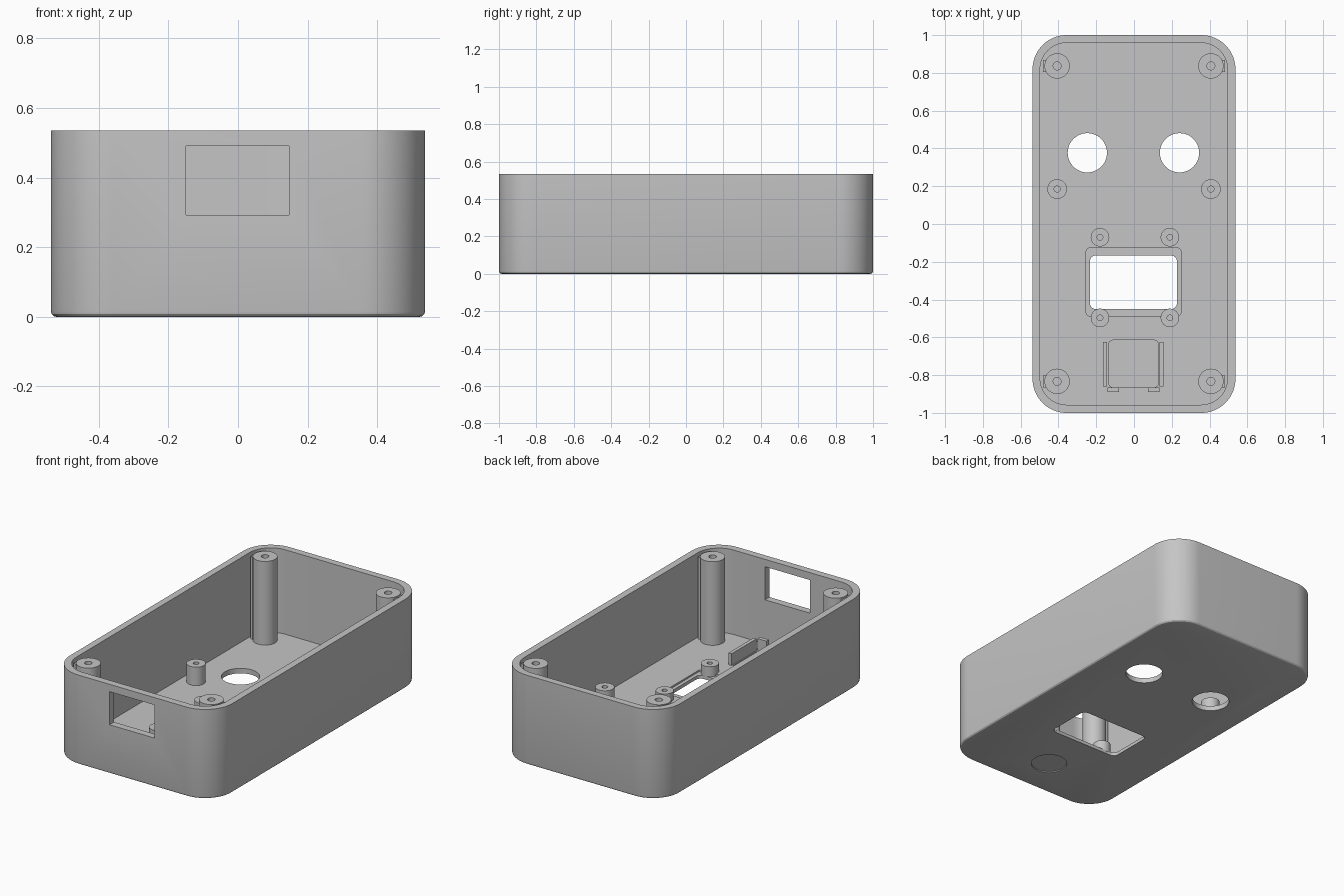
import bpy, bmesh, math

if "Cube" in bpy.data.objects:
    bpy.data.objects.remove(bpy.data.objects["Cube"])

grey = bpy.data.materials.new("plain grey")
grey.diffuse_color = (0.56, 0.56, 0.56, 1)
grey.use_nodes = True
grey.node_tree.nodes["Principled BSDF"].inputs["Base Color"].default_value = grey.diffuse_color

H, FLOOR = 0.535, 0.03


def finish(name, bm):
    bmesh.ops.recalc_face_normals(bm, faces=bm.faces[:])
    me = bpy.data.meshes.new(name)
    bm.to_mesh(me)
    bm.free()
    me.materials.append(grey)
    ob = bpy.data.objects.new(name, me)
    bpy.context.collection.objects.link(ob)
    return ob


def smooth(ob):
    bpy.ops.object.select_all(action='DESELECT')
    ob.select_set(True)
    bpy.context.view_layer.objects.active = ob
    bpy.ops.object.shade_smooth_by_angle(angle=math.radians(30))


def outline(x0, x1, y0, y1, r, n):
    """Points of a rounded rectangle."""
    if r <= 0:
        return [(x1, y1), (x0, y1), (x0, y0), (x1, y0)]
    pts = []
    for k, (cx, cy) in enumerate([(x1 - r, y1 - r), (x0 + r, y1 - r),
                                  (x0 + r, y0 + r), (x1 - r, y0 + r)]):
        for i in range(n + 1):
            a = math.pi / 2 * (k + i / n)
            pts.append((cx + r * math.cos(a), cy + r * math.sin(a)))
    return pts


def prism(name, x0, x1, y0, y1, r, levels, n=12):
    """Solid from stacked rounded rectangles; levels are (inset, z)."""
    bm = bmesh.new()
    loops = []
    for d, z in levels:
        pts = outline(x0 + d, x1 - d, y0 + d, y1 - d, r - d if r else 0, n)
        loops.append([bm.verts.new((x, y, z)) for x, y in pts])
    m = len(loops[0])
    for a, b in zip(loops, loops[1:]):
        for i in range(m):
            bm.faces.new((a[i], a[(i + 1) % m], b[(i + 1) % m], b[i]))
    bm.faces.new(loops[0][::-1])
    bm.faces.new(loops[-1])
    return finish(name, bm)


def block(name, x0, x1, y0, y1, z0, z1, r=0, n=6):
    return prism(name, x0, x1, y0, y1, r, [(0, z0), (0, z1)], n)


def cylinder(name, x, y, r, z0, z1, n=48):
    bm = bmesh.new()
    bmesh.ops.create_cone(bm, cap_ends=True, segments=n, radius1=r, radius2=r, depth=z1 - z0)
    bmesh.ops.translate(bm, verts=bm.verts[:], vec=(x, y, (z0 + z1) / 2))
    return finish(name, bm)


def post(name, x, y, r, hole, top, depth, n=32):
    """Round post with a blind screw hole in its top."""
    bm = bmesh.new()
    base = 0.014
    rings = []
    for rad, z in [(r, base), (r, top), (hole, top), (hole, top - depth)]:
        rings.append([bm.verts.new((x + rad * math.cos(2 * math.pi * i / n),
                                    y + rad * math.sin(2 * math.pi * i / n), z)) for i in range(n)])
    for a, b in zip(rings, rings[1:]):
        for i in range(n):
            bm.faces.new((a[i], a[(i + 1) % n], b[(i + 1) % n], b[i]))
    bm.faces.new(rings[0][::-1])
    bm.faces.new(rings[-1])
    ob = finish(name, bm)
    smooth(ob)


# Tray shell with a softened bottom edge
shell = prism("case_shell", -0.537, 0.537, -1, 1, 0.18,
              [(0.016, 0), (0.008, 0.002), (0.002, 0.008), (0, 0.016), (0, H)], 16)

# Cavity, openings and shallow pockets
cutters = [
    block("cavity_cutter", -0.497, 0.495, -0.957, 0.959, FLOOR, 0.7, 0.14, 16),
    block("port_cutter", -0.15, 0.147, -1.1, -0.9, 0.293, 0.491),
    block("screen_cutter", -0.233, 0.227, -0.45, -0.167, -0.1, 0.1, 0.03),
    block("screen_seat_cutter", -0.253, 0.248, -0.487, -0.127, 0.02, 0.1, 0.018),
    block("sensor_pocket_cutter", -0.135, 0.13, -0.865, -0.615, 0.018, 0.1, 0.025),
    cylinder("touch_mark_cutter", 0, -0.745, 0.1, -0.1, 0.006),
    cylinder("left_round_cutter", -0.247, 0.377, 0.104, -0.1, 0.1),
    cylinder("right_round_cutter", 0.241, 0.377, 0.104, -0.1, 0.1),
]
bpy.context.view_layer.objects.active = shell
for c in cutters:
    c.hide_render = True
    mod = shell.modifiers.new(c.name, 'BOOLEAN')
    mod.operation = 'DIFFERENCE'
    mod.solver = 'EXACT'
    mod.object = c
    bpy.ops.object.modifier_apply(modifier=mod.name)
    bpy.data.objects.remove(c, do_unlink=True)
smooth(shell)

# Tall corner posts with side ribs
for sx, side in ((-1, "left"), (1, "right")):
    for y, end in ((-0.833, "front"), (0.837, "back")):
        x = sx * 0.407
        post(f"{end}_{side}_corner_post", x, y, 0.067, 0.021, 0.53, 0.2)
        xa, xb = sorted((x + sx * 0.05, sx * 0.482))
        block(f"{end}_{side}_corner_rib", xa, xb, y - 0.032, y + 0.032, 0.014, 0.52)
    # Medium posts near the side walls
    post(f"{side}_board_post", sx * 0.407, 0.185, 0.052, 0.016, 0.14, 0.08)

# Short posts around the screen opening
for x, side in ((-0.18, "left"), (0.19, "right")):
    for y, end in ((-0.497, "front"), (-0.07, "back")):
        post(f"{end}_{side}_screen_post", x, y, 0.049, 0.015, 0.08, 0.04)

# Sensor rails and end stops
for side, rx, sx in (("left", -0.165, -0.14), ("right", 0.136, 0.074)):
    block(f"{side}_sensor_rail", rx, rx + 0.021, -0.86, -0.625, 0.014, 0.1)
    block(f"{side}_sensor_stop", sx, sx + 0.06, -0.89, -0.866, 0.014, 0.1)
